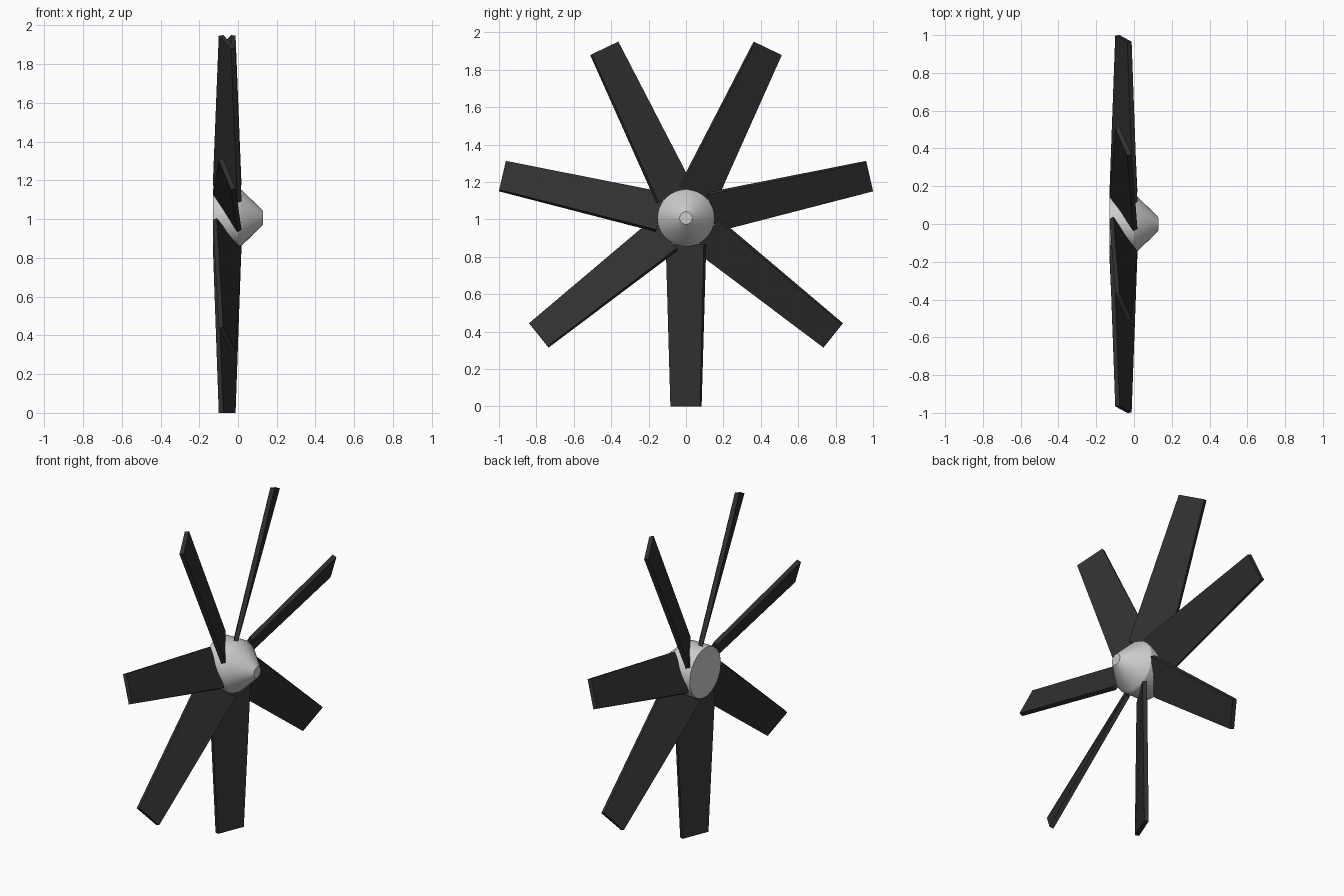
import bpy, bmesh
from math import sin, cos, pi, radians

if "Cube" in bpy.data.objects:
    bpy.data.objects.remove(bpy.data.objects["Cube"])

CZ = 1.007          # height of the rotor axis (also blade tip radius)

def new_object(name, bm):
    bmesh.ops.recalc_face_normals(bm, faces=bm.faces)
    me = bpy.data.meshes.new(name)
    bm.to_mesh(me)
    bm.free()
    ob = bpy.data.objects.new(name, me)
    bpy.context.collection.objects.link(ob)
    return ob

# Hub with spinner cone, profile (x, radius) turned about the x axis
profile = [(-0.13, 0.15), (-0.12, 0.153), (0.0, 0.153), (0.02, 0.143),
           (0.105, 0.06), (0.13, 0.034)]
N = 32
bm = bmesh.new()
rings = [[bm.verts.new((x, r * cos(2 * pi * i / N), CZ + r * sin(2 * pi * i / N)))
          for i in range(N)] for x, r in profile]
for a, b in zip(rings, rings[1:]):
    for i in range(N):
        j = (i + 1) % N
        bm.faces.new((a[i], a[j], b[j], b[i]))
bm.faces.new(rings[0])
bm.faces.new(rings[-1])
hub = new_object("hub", bm)
bpy.context.view_layer.objects.active = hub
hub.select_set(True)
bpy.ops.object.shade_smooth_by_angle(angle=radians(25))

dark = bpy.data.materials.new("blade_dark")
dark.diffuse_color = (0.03, 0.03, 0.03, 1)
dark.use_nodes = True
dark.node_tree.nodes["Principled BSDF"].inputs["Base Color"].default_value = dark.diffuse_color

# Twisted, tapering blades: stations are (radius, chord, pitch)
stations = [(0.14, 0.24, radians(32)), (CZ, 0.17, radians(22))]
T = 0.025
for k in range(7):
    ang = -pi / 2 + k * 2 * pi / 7
    bm = bmesh.new()
    loops = []
    for r, w, p in stations:
        loop = []
        for u, v in ((-1, -1), (1, -1), (1, 1), (-1, 1)):
            c, t = u * w / 2, v * T / 2
            x = -0.056 + c * sin(p) + t * cos(p)
            s = c * cos(p) - t * sin(p)
            loop.append(bm.verts.new((x, r * cos(ang) - s * sin(ang),
                                      CZ + r * sin(ang) + s * cos(ang))))
        loops.append(loop)
    a, b = loops
    for i in range(4):
        j = (i + 1) % 4
        bm.faces.new((a[i], a[j], b[j], b[i]))
    bm.faces.new(a)
    bm.faces.new(b)
    blade = new_object(f"blade_{k + 1}", bm)
    blade.data.materials.append(dark)
